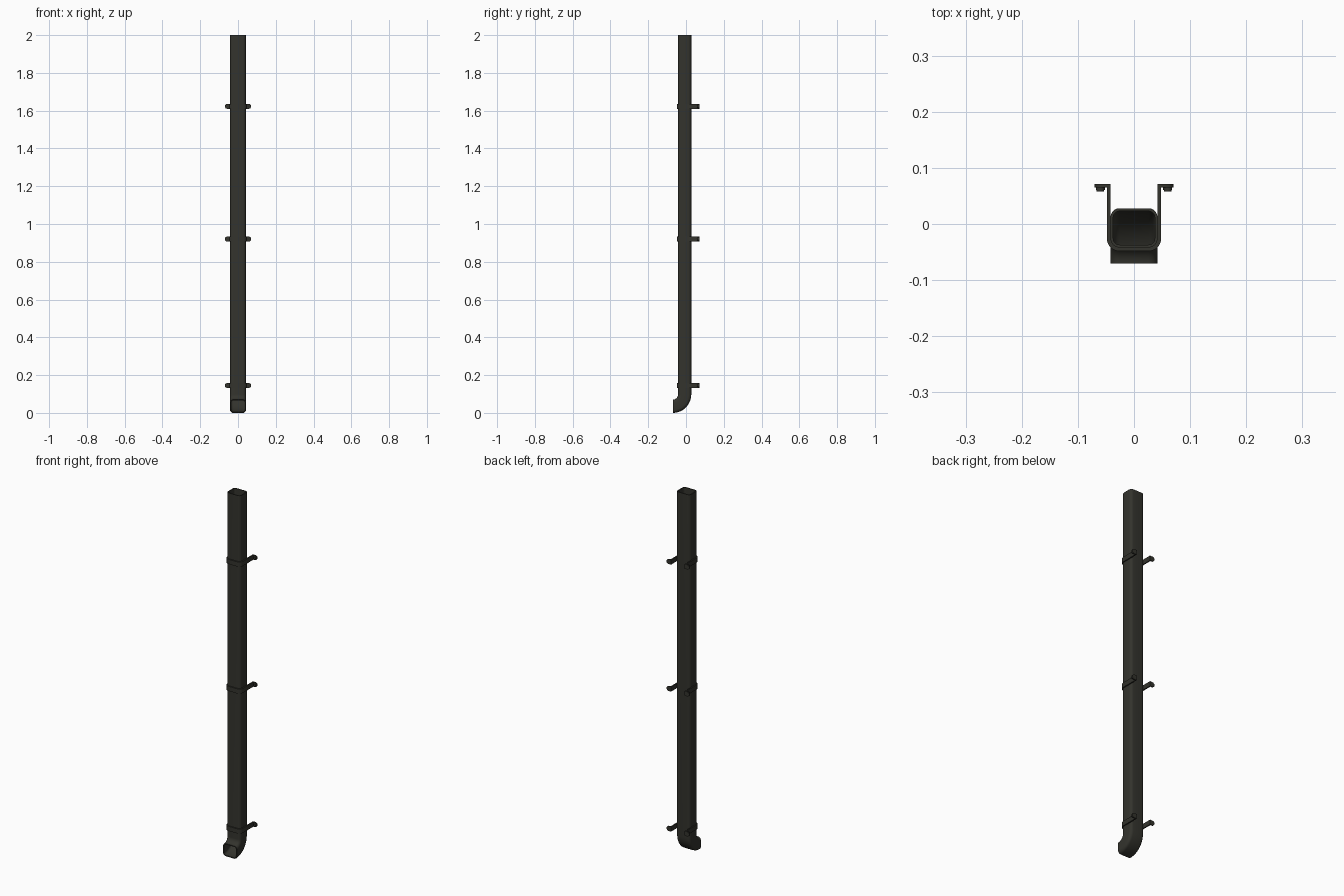
import bpy, bmesh, math
from mathutils import Vector

if "Cube" in bpy.data.objects:
    bpy.data.objects.remove(bpy.data.objects["Cube"])

metal = bpy.data.materials.new("dark_bronze")
metal.diffuse_color = (0.033, 0.033, 0.026, 1)
metal.use_nodes = True
metal.node_tree.nodes["Principled BSDF"].inputs["Base Color"].default_value = metal.diffuse_color

CY = -0.007           # pipe centre in y
HX, HY = 0.042, 0.035  # pipe half sizes
BEND = 0.063          # elbow centreline radius


def finish(bm, name, angle=35):
    bmesh.ops.remove_doubles(bm, verts=bm.verts, dist=1e-6)
    bmesh.ops.recalc_face_normals(bm, faces=bm.faces)
    me = bpy.data.meshes.new(name)
    bm.to_mesh(me)
    bm.free()
    me.materials.append(metal)
    ob = bpy.data.objects.new(name, me)
    bpy.context.collection.objects.link(ob)
    bpy.ops.object.select_all(action='DESELECT')
    bpy.context.view_layer.objects.active = ob
    ob.select_set(True)
    bpy.ops.object.shade_smooth_by_angle(angle=math.radians(angle))
    return ob


def rounded_rect(hx, hy, r, n=5):
    pts = []
    for k, (sx, sy) in enumerate([(1, 1), (-1, 1), (-1, -1), (1, -1)]):
        for i in range(n + 1):
            a = math.pi / 2 * (k + i / n)
            pts.append((sx * (hx - r) + r * math.cos(a), sy * (hy - r) + r * math.sin(a)))
    return pts


def prism(bm, pts, offset):
    """Extrude a closed outline of 3D points along an offset."""
    face = bm.faces.new([bm.verts.new(p) for p in pts])
    ext = bmesh.ops.extrude_face_region(bm, geom=[face], use_keep_orig=True)
    moved = [g for g in ext["geom"] if isinstance(g, bmesh.types.BMVert)]
    bmesh.ops.translate(bm, verts=moved, vec=offset)


# pipe path: straight down, then a quarter bend to the front
frames = [(Vector((0, CY, 2.0)), Vector((0, 1, 0)))]
zc = HY + BEND
for i in range(13):
    a = math.pi / 2 * i / 12
    out = Vector((0, math.cos(a), -math.sin(a)))
    frames.append((Vector((0, CY - BEND, zc)) + out * BEND, out))

# hollow downpipe with shoe: outer and inner skins joined at both ends
bm = bmesh.new()
skins = []
for wall in (0, 0.005):
    sec = rounded_rect(HX - wall, HY - wall, 0.016 - wall)
    skins.append([[bm.verts.new(c + Vector((x, 0, 0)) + out * y) for x, y in sec]
                  for c, out in frames])
n = len(sec)
strips = [(s[i], s[i + 1]) for s in skins for i in range(len(frames) - 1)]
strips += [(skins[0][k], skins[1][k]) for k in (0, -1)]
for a, b in strips:
    for j in range(n):
        bm.faces.new((a[j], a[(j + 1) % n], b[(j + 1) % n], b[j]))
finish(bm, "downpipe")

# wall brackets: strap round the front, feet and screws at the back
STRAP, H, BACK = 0.0065, 0.026, 0.071


def half_strap(grow):
    """Right half outline from the back end to the front middle."""
    r = 0.016 + grow
    x, y = HX + grow, CY - HY - grow
    pts = [(x, BACK)]
    for i in range(6):
        a = -math.pi / 2 * i / 5
        pts.append((x - r + r * math.cos(a), y + r + r * math.sin(a)))
    return pts


def u_line(grow):
    h = half_strap(grow)
    return h + [(-x, y) for x, y in reversed(h)]


for name, z in (("lower", 0.145), ("middle", 0.92), ("upper", 1.623)):
    bm = bmesh.new()
    outline = u_line(STRAP) + u_line(0.0)[::-1]
    prism(bm, [(x, y, z - H / 2) for x, y in outline], (0, 0, H))
    finish(bm, name + "_strap")
    for side, s in (("left", -1), ("right", 1)):
        # foot plate with rounded outer end
        bm = bmesh.new()
        pts = [(s * 0.043, BACK, z + H / 2), (s * 0.043, BACK, z - H / 2)]
        for i in range(13):
            a = math.pi * (i / 12 - 0.5)
            pts.append((s * (0.057 + H / 2 * math.cos(a)), BACK, z + H / 2 * math.sin(a)))
        prism(bm, pts, (0, -0.006, 0))
        finish(bm, f"{name}_{side}_foot")
        # washer and screw head
        bm = bmesh.new()
        for rad, y0, dep in ((0.008, BACK - 0.006, 0.004), (0.0065, BACK - 0.01, 0.003)):
            ring = [(s * 0.060 + rad * math.cos(t * math.pi / 8), y0,
                     z + rad * math.sin(t * math.pi / 8)) for t in range(16)]
            prism(bm, ring, (0, -dep, 0))
        finish(bm, f"{name}_{side}_screw")
